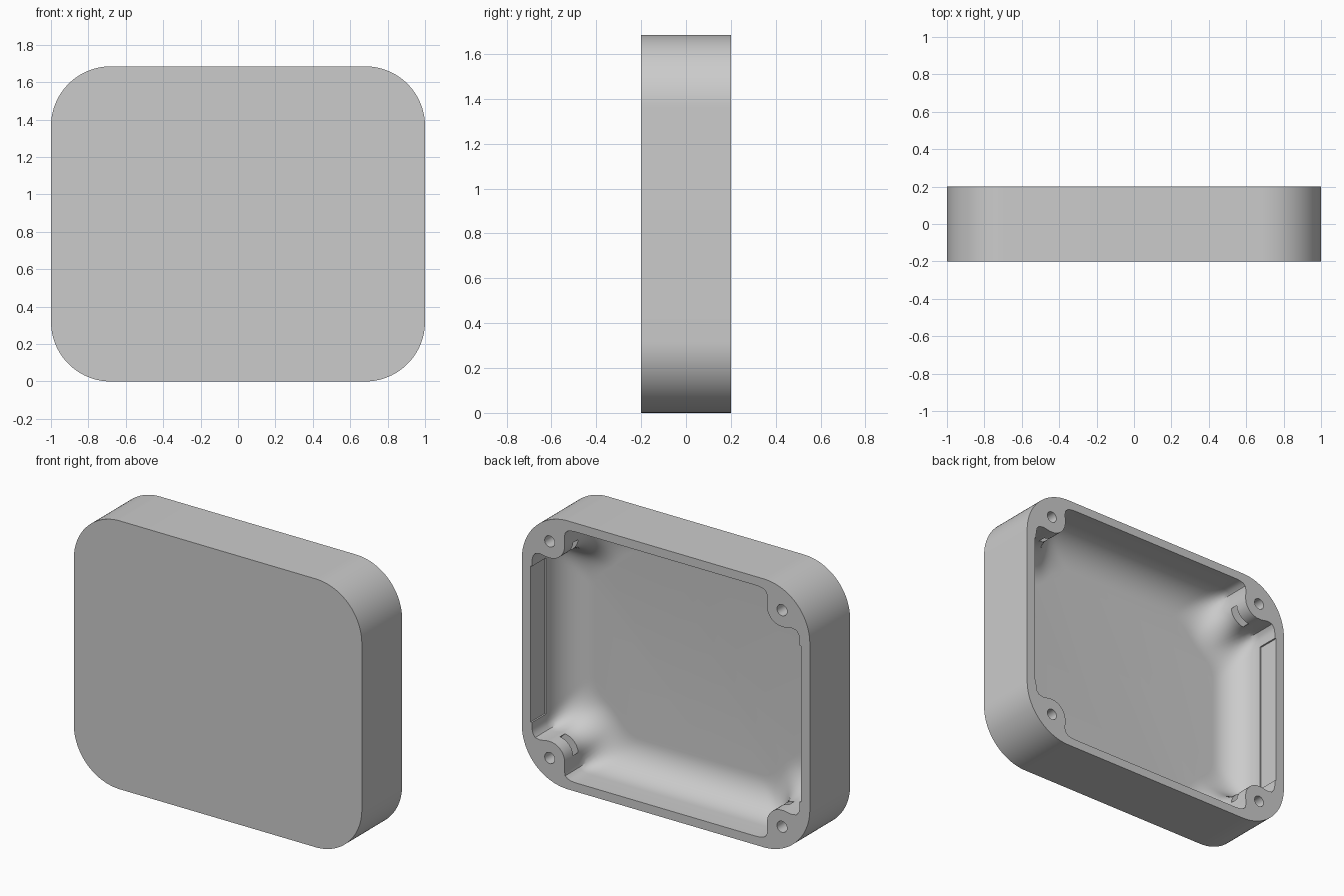
import bpy, bmesh, math
from mathutils import Vector, Matrix

if "Cube" in bpy.data.objects:
    bpy.data.objects.remove(bpy.data.objects["Cube"], do_unlink=True)

HALF_W, HALF_H, RADIUS = 1.0, 0.8425, 0.32
BACK = 0.2                       # y of the open rim
BOSS = Vector((0.807, 0.68))     # screw position in one quarter
BOSS_R = 0.105
WALL, FILLET, DEPTH = 0.07, 0.2, 0.34

grey = bpy.data.materials.new("plain grey")
grey.use_nodes = True
grey.diffuse_color = (0.6, 0.6, 0.6, 1)
grey.node_tree.nodes["Principled BSDF"].inputs["Base Color"].default_value = (0.6, 0.6, 0.6, 1)


def finish(bm, name):
    bmesh.ops.recalc_face_normals(bm, faces=bm.faces)
    mesh = bpy.data.meshes.new(name)
    bm.to_mesh(mesh)
    bm.free()
    mesh.materials.append(grey)
    obj = bpy.data.objects.new(name, mesh)
    bpy.context.collection.objects.link(obj)
    return obj


def loft(rings, name):
    """Skin closed rings of (x, z) points; each ring is (y, points)."""
    bm = bmesh.new()
    loops = [[bm.verts.new((x, y, z + HALF_H)) for x, z in pts] for y, pts in rings]
    n = len(loops[0])
    for a, b in zip(loops, loops[1:]):
        for i in range(n):
            j = (i + 1) % n
            bm.faces.new((a[i], a[j], b[j], b[i]))
    bm.faces.new(loops[0])
    bm.faces.new(loops[-1])
    return finish(bm, name)


def box(name, size, matrix):
    bm = bmesh.new()
    bmesh.ops.create_cube(bm, size=1, matrix=matrix @ Matrix.Diagonal((*size, 1)))
    return finish(bm, name)


def rounded_rect(w, h, r, steps=24):
    pts = []
    for k, (sx, sz) in enumerate(((1, 1), (-1, 1), (-1, -1), (1, -1))):
        for i in range(steps + 1):
            a = math.pi / 2 * (k + i / steps)
            pts.append((sx * (w - r) + r * math.cos(a), sz * (h - r) + r * math.sin(a)))
    return pts


def clearance(x, z):
    """Distance to the wall, blended smoothly with the screw boss."""
    x, z = abs(x), abs(z)
    r = RADIUS - WALL
    qx, qz = x - (HALF_W - WALL - r), z - (HALF_H - 0.055 - r)
    wall = r - math.hypot(max(qx, 0), max(qz, 0)) - min(max(qx, qz), 0)
    boss = math.hypot(x - BOSS.x, z - BOSS.y) - BOSS_R
    k = 0.11
    h = max(k - abs(wall - boss), 0) / k
    return min(wall, boss) - h * h * k / 4


def cavity_outline(inset, count=288):
    pts = []
    for i in range(count):
        a = 2 * math.pi * i / count
        c, s, r = math.cos(a), math.sin(a), 0.0
        for _ in range(70):
            r += clearance(r * c, r * s) - inset
        pts.append((r * c, r * s))
    return pts


# Outer shell
outline = rounded_rect(HALF_W, HALF_H, RADIUS)
case = loft([(-BACK, outline), (BACK, outline)], "case_shell")

# Cavity with a large fillet around its floor
rings = [(BACK + 0.05, cavity_outline(0))]
for i in range(13):
    a = math.pi / 2 * i / 12
    inset = FILLET * (1 - math.cos(a))
    depth = DEPTH - FILLET + FILLET * math.sin(a)
    rings.append((BACK - depth, cavity_outline(inset)))
cutters = [loft(rings, "cavity_cutter")]

# Shallow recess along both side walls
cutters.append(box("side_recess_cutter", (1.88, 0.18, 0.98),
                   Matrix.Translation((0, BACK - 0.05, HALF_H))))

# Screw holes and nut slots in the four corners
for sx in (1, -1):
    for sz in (1, -1):
        x, z = sx * BOSS.x, HALF_H + sz * BOSS.y
        bm = bmesh.new()
        place = Matrix.Translation((x, BACK - 0.1, z)) @ Matrix.Rotation(math.pi / 2, 4, "X")
        bmesh.ops.create_cone(bm, cap_ends=True, segments=24, radius1=0.035, radius2=0.035,
                              depth=0.3, matrix=place)
        cutters.append(finish(bm, "screw_hole_cutter"))
        inward = math.atan2(-sz, -sx)
        centre = Vector((x + 0.05 * math.cos(inward), BACK - 0.11, z + 0.05 * math.sin(inward)))
        cutters.append(box("nut_slot_cutter", (0.22, 0.05, 0.13),
                           Matrix.Translation(centre) @ Matrix.Rotation(-inward, 4, "Y")))

# Cut everything out of the shell, then drop the cutters
bpy.context.view_layer.objects.active = case
for cutter in cutters:
    cutter.hide_render = True
    mod = case.modifiers.new("cut", "BOOLEAN")
    mod.operation, mod.solver, mod.object = "DIFFERENCE", "EXACT", cutter
    bpy.ops.object.modifier_apply(modifier=mod.name)
    bpy.data.objects.remove(cutter, do_unlink=True)

bpy.ops.object.select_all(action="DESELECT")
case.select_set(True)
bpy.ops.object.shade_smooth_by_angle(angle=math.radians(30))
